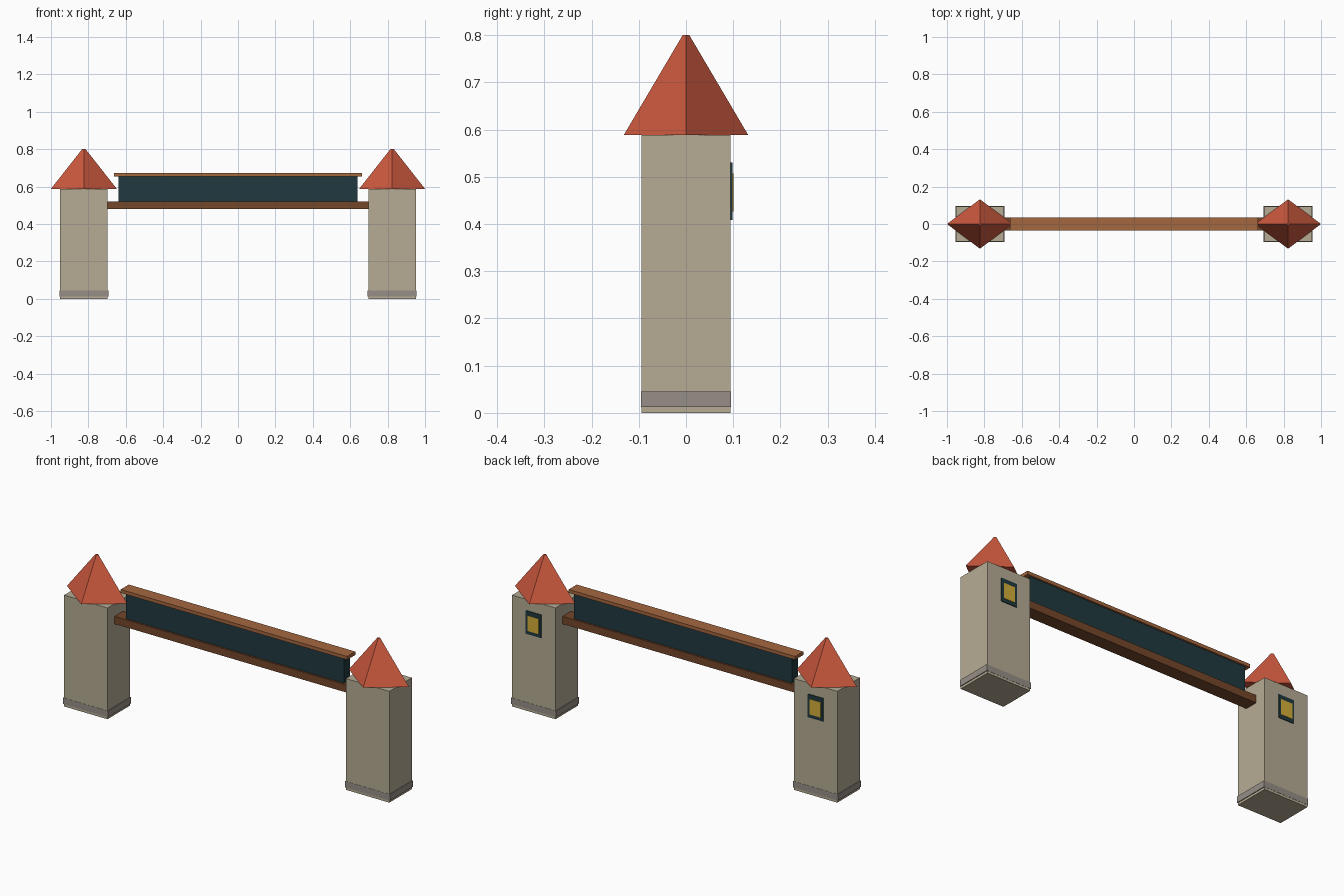
import bpy
import math

if "Cube" in bpy.data.objects:
    bpy.data.objects.remove(bpy.data.objects["Cube"])


def material(name, r, g, b):
    """Flat material from 0-255 display values, stored as linear."""
    def lin(c):
        c /= 255
        return c / 12.92 if c <= 0.04045 else ((c + 0.055) / 1.055) ** 2.4
    mat = bpy.data.materials.new(name)
    mat.diffuse_color = (lin(r), lin(g), lin(b), 1)
    mat.use_nodes = True
    mat.node_tree.nodes["Principled BSDF"].inputs["Base Color"].default_value = mat.diffuse_color
    return mat


STONE = material("stone", 182, 171, 148)
FOOTING = material("grey_footing", 151, 143, 135)
TILE = material("red_tile", 204, 89, 62)
DARK_WOOD = material("dark_wood", 116, 71, 42)
LIGHT_WOOD = material("light_wood", 164, 103, 63)
TEAL = material("dark_teal", 32, 57, 63)
GLOW = material("yellow_glass", 211, 175, 58)


def box(name, mat, x, y, z):
    """Box spanning the given (low, high) range on each axis."""
    spans = (x, y, z)
    bpy.ops.mesh.primitive_cube_add(size=1, location=[(a + b) / 2 for a, b in spans])
    obj = bpy.context.object
    obj.name = name
    obj.scale = [b - a for a, b in spans]
    bpy.ops.object.transform_apply(location=False, rotation=False, scale=True)
    obj.data.materials.append(mat)
    return obj


def around(centre, half):
    return (centre - half, centre + half)


# Two towers
for side, cx in (("left", -0.824), ("right", 0.824)):
    box(side + "_tower", STONE, around(cx, 0.127), around(0, 0.0945), (0, 0.588))
    box(side + "_footing", FOOTING, around(cx, 0.131), around(0, 0.0955), (0.012, 0.045))

    # Four-sided roof with its corners on the axes and a tiny flat tip
    bpy.ops.mesh.primitive_cone_add(vertices=4, radius1=1, radius2=0.053, depth=0.212,
                                    location=(cx, 0, 0.694))
    roof = bpy.context.object
    roof.name = side + "_roof"
    roof.scale = (0.176, 0.132, 1)
    bpy.ops.object.transform_apply(location=False, rotation=False, scale=True)
    roof.data.materials.append(TILE)

    # Window on the back wall
    box(side + "_window_frame", TEAL, around(cx, 0.045), (0.0925, 0.0985), (0.408, 0.53))
    box(side + "_window_glass", GLOW, around(cx, 0.033), (0.0945, 0.1005), (0.426, 0.507))

# Bridge between the towers
box("bridge_beam", DARK_WOOD, around(0, 0.698), around(0, 0.035), (0.481, 0.521))
box("bridge_panel", TEAL, around(0, 0.638), around(0, 0.025), (0.521, 0.654))
box("bridge_cap_rail", LIGHT_WOOD, around(0, 0.662), around(0, 0.034), (0.654, 0.672))
